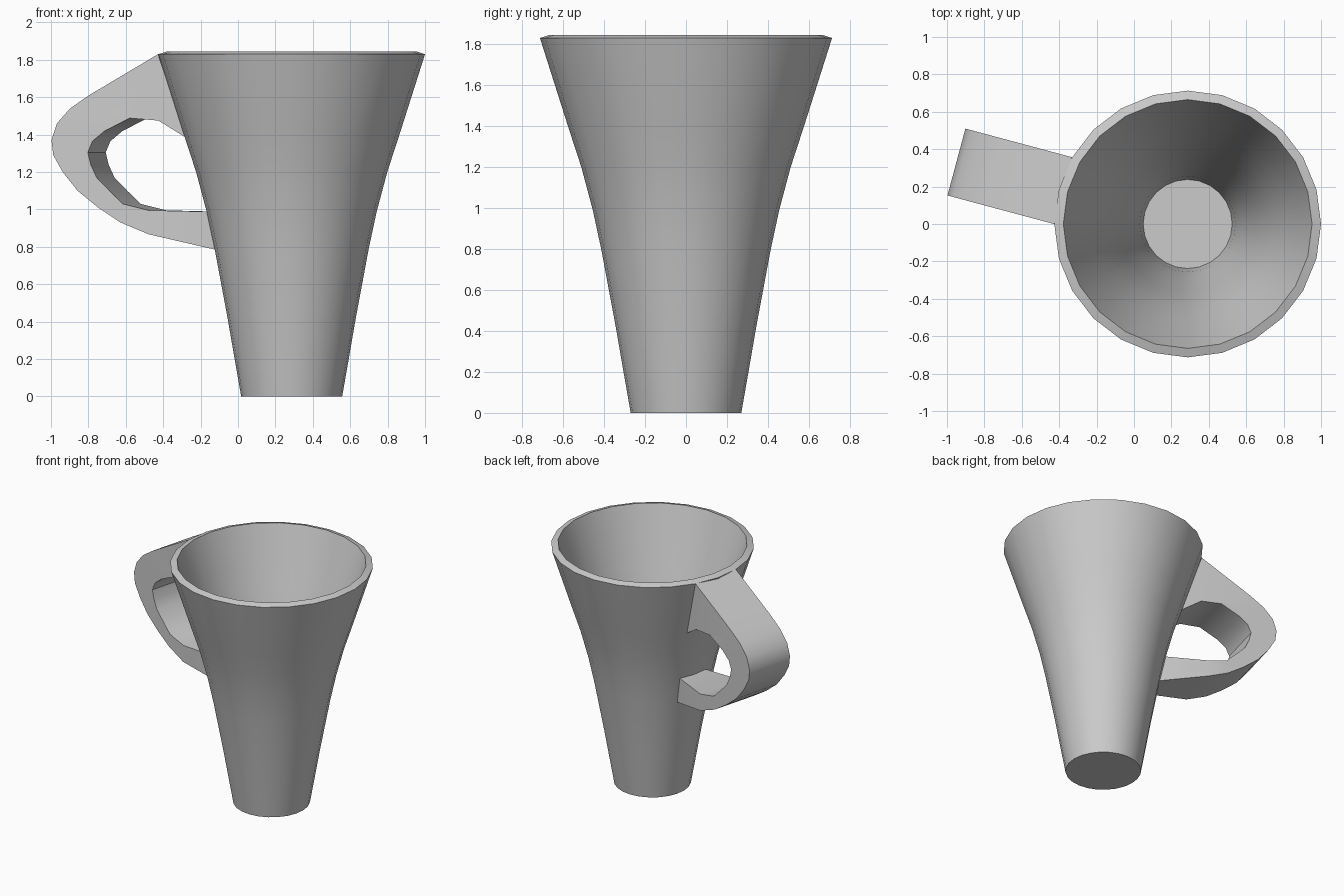
import bpy, bmesh, math
from mathutils import Vector

if "Cube" in bpy.data.objects:
    bpy.data.objects.remove(bpy.data.objects["Cube"])

CX = 0.287      # cup axis offset from the origin
SIDES = 24


def finish(name, bm, angle):
    bmesh.ops.recalc_face_normals(bm, faces=bm.faces)
    me = bpy.data.meshes.new(name)
    bm.to_mesh(me)
    bm.free()
    ob = bpy.data.objects.new(name, me)
    bpy.context.collection.objects.link(ob)
    bpy.ops.object.select_all(action='DESELECT')
    ob.select_set(True)
    bpy.context.view_layer.objects.active = ob
    bpy.ops.object.shade_smooth_by_angle(angle=math.radians(angle))
    return ob


def bridge(bm, a, b):
    n = len(a)
    for i in range(n):
        j = (i + 1) % n
        bm.faces.new((a[i], a[j], b[j], b[i]))


# cup: outer wall from the foot up, over the rim, down the inner wall
outer = [(0.27, 0), (0.305, 0.2), (0.343, 0.42), (0.413, 0.795), (0.455, 0.99),
         (0.511, 1.2), (0.573, 1.39), (0.713, 1.83)]
inner = [(0.665, 1.845), (0.526, 1.405), (0.463, 1.213), (0.407, 1.0),
         (0.364, 0.805), (0.294, 0.43), (0.256, 0.21), (0.238, 0.037)]
bm = bmesh.new()
rings = []
for r, z in outer + inner:
    rings.append([bm.verts.new((CX + r * math.cos(2 * math.pi * k / SIDES),
                                r * math.sin(2 * math.pi * k / SIDES), z))
                  for k in range(SIDES)])
for a, b in zip(rings, rings[1:]):
    bridge(bm, a, b)
bm.faces.new(rings[0])
bm.faces.new(rings[-1])
finish("cup", bm, 35)

# handle: flat band, points are (distance from cup axis, height, half width)
W = 0.185
band_out = [(0.69, 1.83, W), (1.073, 1.61, W), (1.177, 1.54, W), (1.25, 1.46, W),
            (1.28, 1.37, W), (1.27, 1.29, W), (1.218, 1.2, W), (1.136, 1.1, W),
            (1.022, 1.01, W), (0.898, 0.93, W), (0.742, 0.867, W), (0.395, 0.785, 0.106)]
band_in = [(0.548, 1.385, 0.147), (0.69, 1.475, 0.18), (0.846, 1.488, W), (0.985, 1.42, W),
           (1.053, 1.365, W), (1.079, 1.305, W), (1.063, 1.24, W), (1.03, 1.17, W),
           (0.96, 1.1, W), (0.887, 1.03, W), (0.742, 0.995, W), (0.435, 0.988, 0.117)]
ang = math.radians(165)
u_dir = Vector((math.cos(ang), math.sin(ang), 0))
v_dir = Vector((-math.sin(ang), math.cos(ang), 0))
bm = bmesh.new()


def handle_vert(p, side):
    u, z, w = p
    return bm.verts.new(Vector((CX, 0, z)) + u_dir * u + v_dir * (w * side))


sections = [[handle_vert(o, -1), handle_vert(o, 1), handle_vert(i, 1), handle_vert(i, -1)]
            for o, i in zip(band_out, band_in)]
for a, b in zip(sections, sections[1:]):
    bridge(bm, a, b)
finish("handle", bm, 35)
